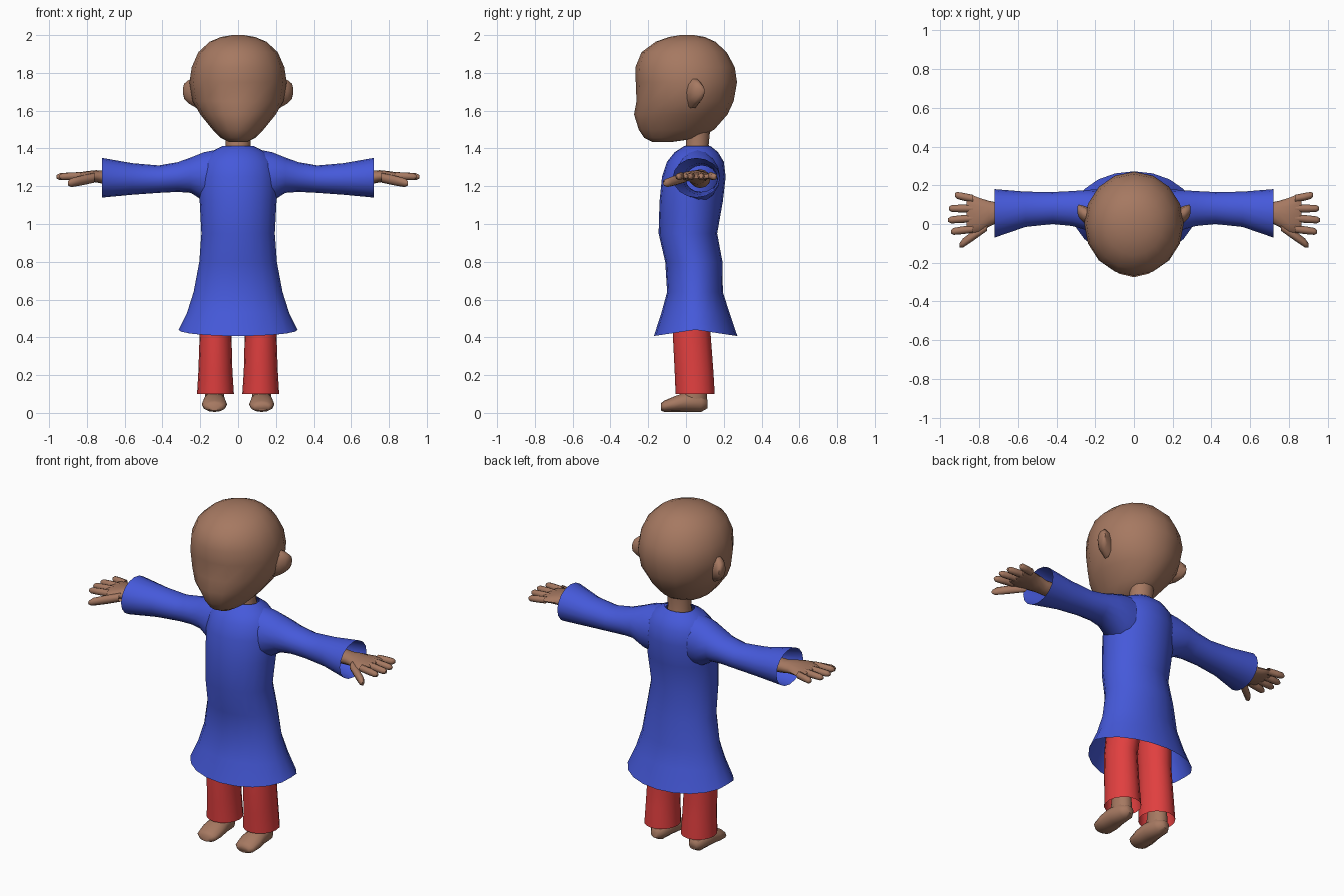
import bpy
import bmesh
import math

default_cube = bpy.data.objects.get("Cube")
if default_cube:
    bpy.data.objects.remove(default_cube, do_unlink=True)


def make_material(name, colour):
    material = bpy.data.materials.new(name)
    material.use_nodes = True
    material.diffuse_color = (*colour, 1)
    shader = material.node_tree.nodes["Principled BSDF"]
    shader.inputs["Base Color"].default_value = (*colour, 1)
    shader.inputs["Roughness"].default_value = .8
    return material


skin = make_material("brown skin", (.38, .19, .12))
blue = make_material("blue cloth", (.06, .1, .7))
red = make_material("red cloth", (.75, .05, .05))


def finish(name, bm, material, mirrored):
    bmesh.ops.recalc_face_normals(bm, faces=bm.faces)
    mesh = bpy.data.meshes.new(name)
    bm.to_mesh(mesh)
    bm.free()
    mesh.materials.append(material)
    part = bpy.data.objects.new(name, mesh)
    bpy.context.collection.objects.link(part)
    if mirrored:
        part.modifiers.new("Mirror", "MIRROR").use_mirror_merge = False
    bpy.ops.object.select_all(action="DESELECT")
    part.select_set(True)
    bpy.context.view_layer.objects.active = part
    bpy.ops.object.shade_smooth_by_angle(angle=math.radians(60))
    return part


def loft(name, axis, sections, material, mirrored=False, sides=16,
         cap_start=False, cap_end=False):
    """Skin oval sections given as (position, low u, high u, low v, high v)."""
    bm = bmesh.new()
    rings = []
    for along, u_low, u_high, v_low, v_high in sections:
        ring = []
        for i in range(sides):
            angle = math.tau * i / sides
            u = (u_low + u_high + (u_high - u_low) * math.cos(angle)) / 2
            v = (v_low + v_high + (v_high - v_low) * math.sin(angle)) / 2
            place = {"x": (along, u, v), "y": (u, along, v), "z": (u, v, along)}
            ring.append(bm.verts.new(place[axis]))
        rings.append(ring)
    for lower, upper in zip(rings, rings[1:]):
        for i in range(sides):
            j = (i + 1) % sides
            bm.faces.new((lower[i], lower[j], upper[j], upper[i]))
    if cap_start:
        bm.faces.new(rings[0])
    if cap_end:
        bm.faces.new(rings[-1])
    return finish(name, bm, material, mirrored)


def upright(profile):
    """Turn (height, half width, front, back) into centred loft sections."""
    return [(z, -half, half, front, back) for z, half, front, back in profile]


# Head, with the jaw pushed forward
loft("head", "z", upright([
    (1.435, .05, -.18, -.07),
    (1.455, .09, -.22, .07),
    (1.5, .135, -.25, .15),
    (1.58, .2, -.275, .22),
    (1.65, .24, -.262, .252),
    (1.75, .257, -.266, .27),
    (1.83, .245, -.268, .258),
    (1.91, .21, -.235, .215),
    (1.965, .15, -.16, .155),
    (1.99, .09, -.09, .1),
    (2, .03, -.03, .04),
]), skin, cap_start=True, cap_end=True)

loft("neck", "z", upright([
    (1.34, .08, -.02, .14),
    (1.42, .065, 0, .12),
    (1.52, .07, 0, .13),
]), skin)

# Ears flare outward from the sides of the head
loft("ears", "x", [
    (.22, -.01, .08, 1.61, 1.78),
    (.262, .01, .095, 1.635, 1.765),
    (.285, .035, .1, 1.66, 1.745),
    (.292, .055, .09, 1.69, 1.72),
], skin, True, sides=10, cap_end=True)

# Robe body with a flared hem that hangs lower at front and back
robe = loft("robe", "z", upright([
    (.44, .315, -.17, .272),
    (.53, .27, -.13, .23),
    (.64, .235, -.1, .195),
    (.8, .205, -.11, .193),
    (.95, .194, -.145, .165),
    (1.12, .203, -.14, .195),
    (1.25, .208, -.127, .21),
    (1.33, .19, -.1, .2),
    (1.38, .145, -.06, .17),
    (1.412, .085, -.01, .13),
]), blue, sides=20)
for vertex in robe.data.vertices:
    if vertex.co.z < .5:
        vertex.co.z -= .15 * abs(vertex.co.y - .05)

loft("sleeves", "x", [
    (.08, -.05, .17, 1.1, 1.4),
    (.18, -.055, .18, 1.12, 1.38),
    (.25, -.03, .175, 1.165, 1.352),
    (.32, -.01, .17, 1.17, 1.327),
    (.42, 0, .165, 1.165, 1.31),
    (.56, -.015, .167, 1.155, 1.322),
    (.72, -.07, .18, 1.14, 1.35),
], blue, True)

# Forearm running inside the sleeve and widening into the palm
loft("palms", "x", [
    (.5, .02, .13, 1.19, 1.29),
    (.7, .01, .11, 1.21, 1.28),
    (.75, -.015, .12, 1.22, 1.285),
    (.8, -.045, .135, 1.228, 1.28),
    (.85, -.045, .155, 1.235, 1.272),
    (.865, -.03, .14, 1.24, 1.265),
], skin, True, sides=12, cap_end=True)


def finger(name, root, tip, radius):
    sections = []
    for step, scale in ((0, 1), (.5, 1), (.88, .9), (1, .45)):
        x, y, z = (a + (b - a) * step for a, b in zip(root, tip))
        r = radius * scale
        sections.append((x, y - r, y + r, z - r, z + r))
    loft(name, "x", sections, skin, True, sides=8, cap_end=True)


for label, root_y, tip_x, tip_y in (
        ("index", -.025, .945, -.04), ("middle", .03, .96, .02),
        ("ring", .08, .955, .08), ("little", .13, .925, .15)):
    finger(label + "_fingers", (.83, root_y, 1.255),
           (tip_x, tip_y, 1.25), .02)
finger("thumbs", (.76, -.01, 1.245), (.9, -.11, 1.215), .026)

# Trousers, open at the ankle
loft("trousers", "z", [
    (.1, .022, .217, -.055, .152),
    (.22, .03, .21, -.06, .145),
    (.42, .035, .203, -.07, .13),
    (.65, .01, .19, -.06, .15),
], red, True)

# Bare feet and the ankles above them
loft("feet", "y", [
    (-.132, .085, .165, .012, .052),
    (-.115, .065, .185, .005, .065),
    (-.06, .058, .192, .005, .088),
    (0, .065, .185, .005, .11),
    (.08, .075, .175, .005, .1),
    (.115, .1, .15, .025, .07),
], skin, True, sides=12, cap_start=True, cap_end=True)

loft("ankles", "z", [
    (.04, .075, .175, -.03, .11),
    (.1, .075, .175, -.025, .11),
    (.25, .08, .17, 0, .1),
], skin, True, sides=12)
